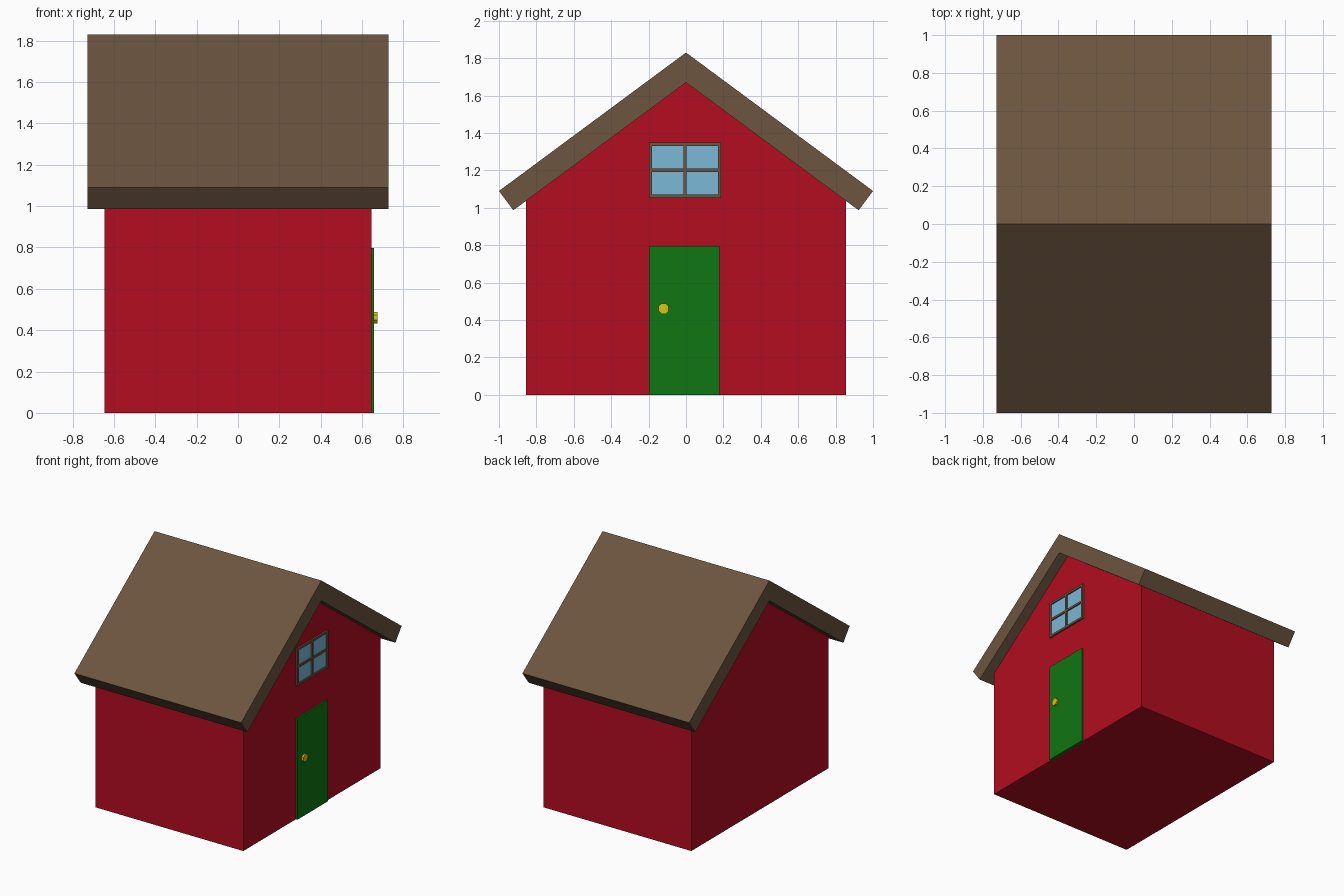
import bpy, bmesh, math

if "Cube" in bpy.data.objects:
    bpy.data.objects.remove(bpy.data.objects["Cube"])


def material(name, rgb):
    m = bpy.data.materials.new(name)
    m.diffuse_color = (*rgb, 1)
    m.use_nodes = True
    m.node_tree.nodes["Principled BSDF"].inputs["Base Color"].default_value = m.diffuse_color
    return m


RED = material("red", (0.45, 0.004, 0.015))
BROWN = material("brown", (0.15, 0.09, 0.05))
GREEN = material("green", (0.005, 0.18, 0.006))
BLUE = material("glass_blue", (0.20, 0.48, 0.68))
YELLOW = material("yellow", (0.70, 0.55, 0.005))


def prism(name, profile, x0, x1, mat):
    """Extrude a closed (y, z) profile along x."""
    bm = bmesh.new()
    face = bm.faces.new([bm.verts.new((x0, y, z)) for y, z in profile])
    ext = bmesh.ops.extrude_face_region(bm, geom=[face])
    verts = [v for v in ext["geom"] if isinstance(v, bmesh.types.BMVert)]
    bmesh.ops.translate(bm, verts=verts, vec=(x1 - x0, 0, 0))
    bmesh.ops.recalc_face_normals(bm, faces=bm.faces)
    me = bpy.data.meshes.new(name)
    bm.to_mesh(me)
    bm.free()
    me.materials.append(mat)
    ob = bpy.data.objects.new(name, me)
    bpy.context.collection.objects.link(ob)
    return ob


def panel(name, y0, y1, z0, z1, x0, x1, mat):
    return prism(name, [(y0, z0), (y1, z0), (y1, z1), (y0, z1)], x0, x1, mat)


# House body with gables
WALL = 0.645
prism("walls", [(-0.855, 0), (0.855, 0), (0.855, 1.042), (0, 1.67), (-0.855, 1.042)],
      -WALL, WALL, RED)

# Roof slab, bent at the ridge
prism("roof", [(-1, 1.09), (-0.923, 0.987), (0, 1.67), (0.923, 0.987), (1, 1.09), (0, 1.83)],
      -0.728, 0.728, BROWN)

# Door and its round knob
panel("door", -0.198, 0.18, 0, 0.797, WALL - 0.01, 0.658, GREEN)
knob = [(-0.12 + 0.03 * math.cos(math.tau * (i + 0.5) / 8),
         0.461 + 0.03 * math.sin(math.tau * (i + 0.5) / 8)) for i in range(8)]
prism("door_knob", knob, 0.65, 0.674, YELLOW)

# Window: glass behind frame bars
Y0, Y1, Z0, Z1, BAR = -0.198, 0.187, 1.053, 1.348, 0.017
YM, ZM = (Y0 + Y1) / 2, (Z0 + Z1) / 2
panel("window_glass", Y0 + 0.005, Y1 - 0.005, Z0 + 0.005, Z1 - 0.005, WALL - 0.01, 0.649, BLUE)
for i, y in enumerate((Y0, YM - BAR / 2, Y1 - BAR)):
    panel(f"window_upright_{i + 1}", y, y + BAR, Z0, Z1, WALL - 0.01, 0.658, BROWN)
columns = ((Y0 + BAR, YM - BAR / 2), (YM + BAR / 2, Y1 - BAR))
for i, z in enumerate((Z0, ZM - BAR / 2, Z1 - BAR)):
    for j, (a, b) in enumerate(columns):
        panel(f"window_rail_{i + 1}_{j + 1}", a, b, z, z + BAR, WALL - 0.01, 0.658, BROWN)
